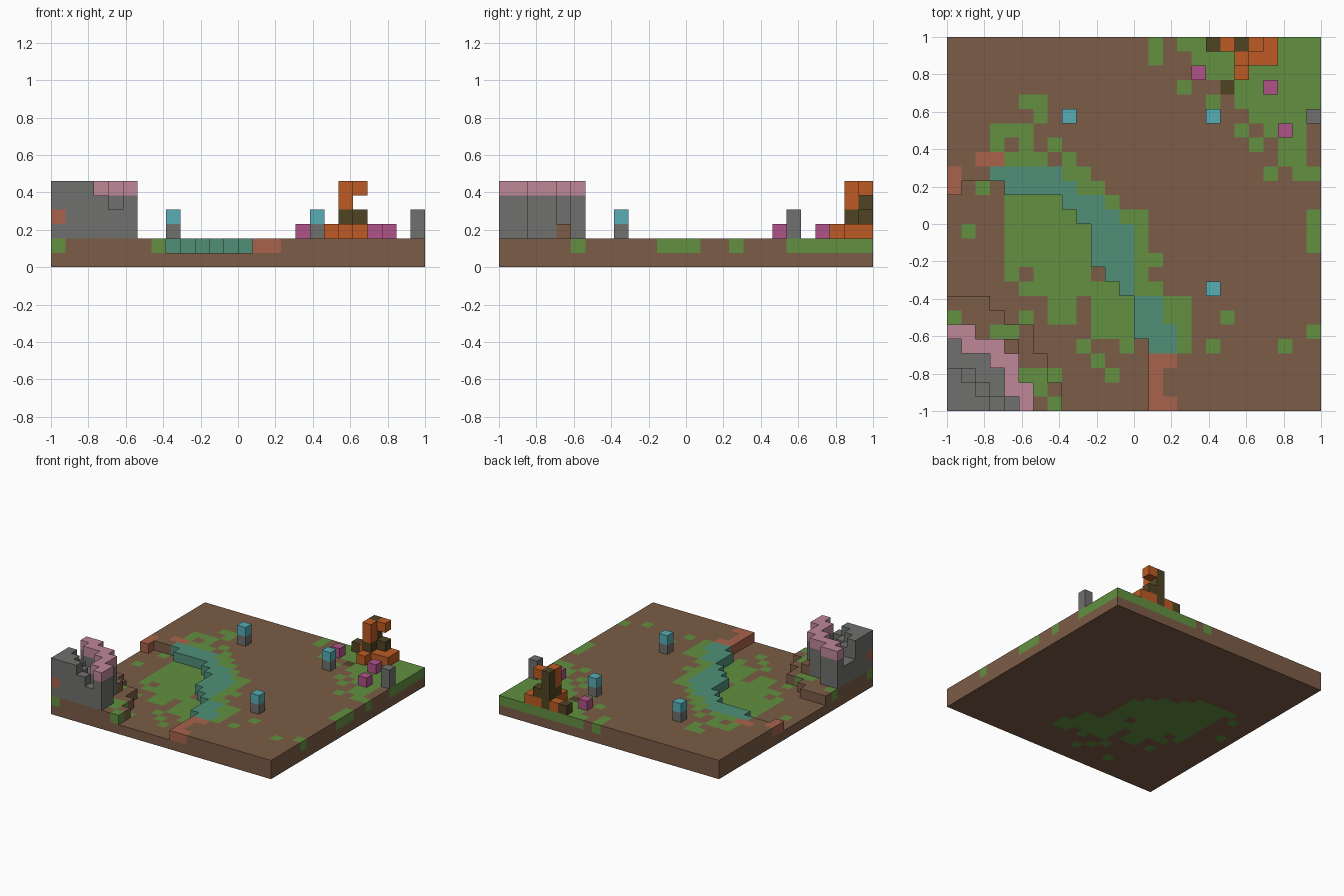
import bpy, bmesh
from mathutils import Vector

cube = bpy.data.objects.get("Cube")
if cube:
    bpy.data.objects.remove(cube)

N = 26              # voxels along each side
S = 2 / N           # voxel size

COLOURS = {
    "soil_brown": "7C5C46", "grass_green": "629040", "water_teal": "509079",
    "clay_red": "A8634B", "stone_grey": "70716D", "blossom_pink": "BF8799",
    "flower_magenta": "B05488", "leaf_orange": "BD5B23",
    "bark_dark": "504423", "lamp_cyan": "57ADB5",
}


def make_material(name, code):
    def linear(c):
        return c / 12.92 if c <= 0.04045 else ((c + 0.055) / 1.055) ** 2.4
    rgb = [linear(v / 255) for v in bytes.fromhex(code)]
    mat = bpy.data.materials.new(name)
    mat.use_nodes = True
    mat.diffuse_color = (*rgb, 1)
    bsdf = next(n for n in mat.node_tree.nodes if n.type == "BSDF_PRINCIPLED")
    bsdf.inputs["Base Color"].default_value = (*rgb, 1)
    return mat


MATERIALS = {n: make_material(n, c) for n, c in COLOURS.items()}
voxels = {}         # (column, row from the back, level) -> (part, colour)
paint = {}          # (column, row) -> ground colour, soil where missing


def fill(part, colour, col, row, low, high):
    for level in range(low, high):
        voxels[col, row, level] = (part, colour)


def patch(colour, col, row, width=1, depth=1):
    for c in range(col, col + width):
        for r in range(row, row + depth):
            paint[c, r] = colour


# Meadow and river, row by row: grass start, bank, water end, grass end
RIVER = [(3, 3, 8, 10), (4, 4, 9, 11), (4, 8, 11, 12), (4, 9, 12, 14),
         (4, 10, 13, 14), (4, 10, 13, 14), (4, 10, 13, 15), (6, 11, 13, 14),
         (5, 12, 13, 15), (10, 13, 15, 17), (10, 13, 15, 17),
         (10, 13, 16, 17), (14, 14, 16, 17)]
FIRST = 9           # row of the river's far end
for row, (start, bank, water_end, end) in enumerate(RIVER, FIRST):
    patch("grass_green", start, row, end - start)
    patch("water_teal", bank, row, water_end - bank)
patch("soil_brown", 10, 16)

# Grassy back corner, first column of each row
for row, start in enumerate([16, 17, 18, 20, 20, 21, 22]):
    patch("grass_green", start, row, N - start)
patch("soil_brown", 25, 6)

# Loose tufts of grass: column, row, and the size of the longer ones
FIELD_TUFTS = [(14, 0, 1, 2), (16, 3), (18, 4), (20, 6), (21, 7), (23, 7, 2, 2),
               (22, 9), (24, 9, 2), (25, 12, 1, 3), (19, 19), (25, 20),
               (18, 21), (23, 21)]
MEADOW_TUFTS = [(5, 4, 2), (6, 5), (3, 6, 3), (3, 7), (5, 7), (7, 7), (4, 8, 3),
                (8, 8), (2, 10), (1, 13), (4, 16), (7, 18, 2, 2), (5, 19),
                (9, 21), (12, 21), (10, 22), (11, 23)]
HILL_TUFTS = [(0, 19), (3, 20, 2), (5, 23, 3), (6, 24), (0, 25), (7, 25)]
for tuft in FIELD_TUFTS + MEADOW_TUFTS + HILL_TUFTS:
    patch("grass_green", *tuft)

# Clay at both ends of the river, and a bark chip by the tree
for bed in [(0, 9, 1, 2), (2, 8, 2), (14, 22, 2), (14, 23, 1, 2), (14, 25, 2)]:
    patch("clay_red", *bed)
patch("bark_dark", 19, 3)

# Two-level ground: the meadow lies one voxel below the rest
HILL = [3, 4, 6, 6, 7, 7, 8, 8]     # width of the hill on the front rows
UPPER_PARTS = {"water_teal": "water_channel", "clay_red": "clay_bed"}
for row in range(N):
    if row <= FIRST:
        bank = 0
    else:
        bank = RIVER[min(row - FIRST, len(RIVER) - 1)][1]
    hill = HILL[row - N] if row >= N - len(HILL) else 0
    for col in range(N):
        colour = paint.get((col, row), "soil_brown")
        raised = col >= bank or col < hill or colour == "clay_red"
        wet = colour == "water_teal" or (colour == "grass_green" and not raised)
        fill("ground_base", "grass_green" if wet else "soil_brown", col, row, 0, 1)
        if raised:
            fill(UPPER_PARTS.get(colour, "upper_ground"), colour, col, row, 1, 2)

# Stone hill: heights of the grey terraces, then the width of the pink rim
TERRACES = [((), 2), ((4,), 3), ((4, 4, 4), 2), ((6, 5, 4, 4), 1),
            ((6, 6, 5, 4), 2), ((6, 6, 6, 5, 4), 1)]
for row, (heights, rim) in enumerate(TERRACES, N - len(TERRACES)):
    for col, height in enumerate(heights):
        fill("stone_hill", "stone_grey", col, row, 2, height)
    for col in range(len(heights), len(heights) + rim):
        fill("stone_hill", "stone_grey", col, row, 2, 5)
        fill("pink_rim", "blossom_pink", col, row, 5, 6)
fill("stone_hill", "clay_red", 0, 25, 3, 4)
fill("hill_step", "soil_brown", 4, 21, 2, 3)

# Lamp posts
for n, (col, row) in enumerate([(8, 5), (18, 5), (18, 17)], 1):
    fill(f"lamp_post_{n}", "stone_grey", col, row, 2, 3)
    fill(f"lamp_post_{n}", "lamp_cyan", col, row, 3, 4)

# Stone pillar and flowers
fill("stone_pillar", "stone_grey", 25, 5, 2, 4)
for n, (col, row) in enumerate([(17, 2), (22, 3), (23, 6)], 1):
    fill(f"flower_{n}", "flower_magenta", col, row, 2, 3)

# Autumn tree: trunk, branches, root, fallen leaves and crown
fill("tree_trunk", "bark_dark", 20, 0, 2, 6)
fill("tree_branch", "bark_dark", 21, 0, 3, 4)
fill("tree_branch", "bark_dark", 20, 1, 3, 4)
fill("tree_root", "bark_dark", 18, 0, 2, 3)
for col, row in [(19, 0), (21, 0), (22, 0), (20, 1), (21, 1), (22, 1), (20, 2)]:
    fill("fallen_leaves", "leaf_orange", col, row, 2, 3)
fill("tree_crown", "leaf_orange", 20, 1, 4, 6)
fill("tree_crown", "leaf_orange", 21, 0, 5, 6)

AXES = [Vector(v) for v in ((1, 0, 0), (0, 1, 0), (0, 0, 1))]


def build(part):
    """Make one object from the exposed voxel faces of a part."""
    cells = {k: c for k, (p, c) in voxels.items() if p == part}
    names = sorted(set(cells.values()))
    bm = bmesh.new()
    for (col, row, level), colour in cells.items():
        centre = Vector((col + 0.5 - N / 2, N / 2 - row - 0.5, level + 0.5))
        for a in range(3):
            for sign in (-1, 1):
                d = AXES[a] * sign
                if (col + int(d.x), row - int(d.y), level + int(d.z)) in voxels:
                    continue
                u, v = AXES[(a + 1) % 3] / 2, AXES[(a + 2) % 3] / 2 * sign
                mid = centre + d / 2
                corners = (mid - u - v, mid + u - v, mid + u + v, mid - u + v)
                face = bm.faces.new([bm.verts.new(p * S) for p in corners])
                face.material_index = names.index(colour)
    bmesh.ops.remove_doubles(bm, verts=bm.verts, dist=S / 100)
    mesh = bpy.data.meshes.new(part)
    bm.to_mesh(mesh)
    bm.free()
    for name in names:
        mesh.materials.append(MATERIALS[name])
    bpy.context.collection.objects.link(bpy.data.objects.new(part, mesh))


for part in sorted({p for p, _ in voxels.values()}):
    build(part)
